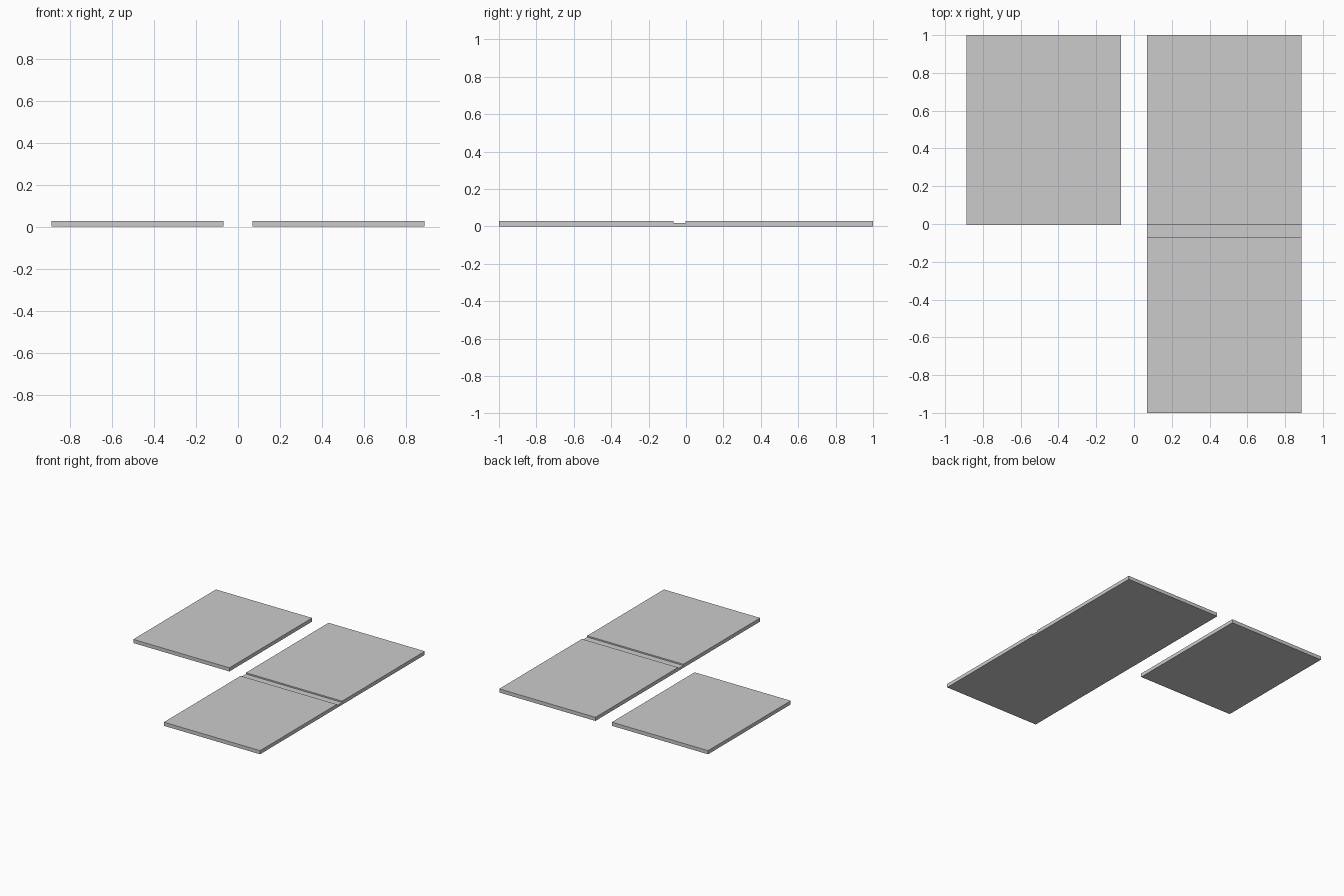
import bpy, bmesh

if "Cube" in bpy.data.objects:
    bpy.data.objects.remove(bpy.data.objects["Cube"])

TOP = 0.028      # panel thickness
GROOVE = 0.018   # floor height of the joint


def extrude_profile(name, profile, x0, x1):
    """Extrude a side profile of (y, z) points along x."""
    bm = bmesh.new()
    face = bm.faces.new([bm.verts.new((x0, y, z)) for y, z in profile])
    new = bmesh.ops.extrude_face_region(bm, geom=[face])["geom"]
    verts = [v for v in new if isinstance(v, bmesh.types.BMVert)]
    bmesh.ops.translate(bm, verts=verts, vec=(x1 - x0, 0, 0))
    bmesh.ops.recalc_face_normals(bm, faces=bm.faces)
    mesh = bpy.data.meshes.new(name)
    bm.to_mesh(mesh)
    bm.free()
    obj = bpy.data.objects.new(name, mesh)
    bpy.context.collection.objects.link(obj)
    return obj


# Single slab, back left
extrude_profile("short_slab", [(-0.004, 0), (1, 0), (1, TOP), (-0.004, TOP)],
                -0.888, -0.07)

# Long slab on the right with a shallow groove across its top
extrude_profile("long_grooved_slab",
                [(-1, 0), (1, 0), (1, TOP), (-0.004, TOP), (-0.004, GROOVE),
                 (-0.068, GROOVE), (-0.068, TOP), (-1, TOP)],
                0.07, 0.888)
